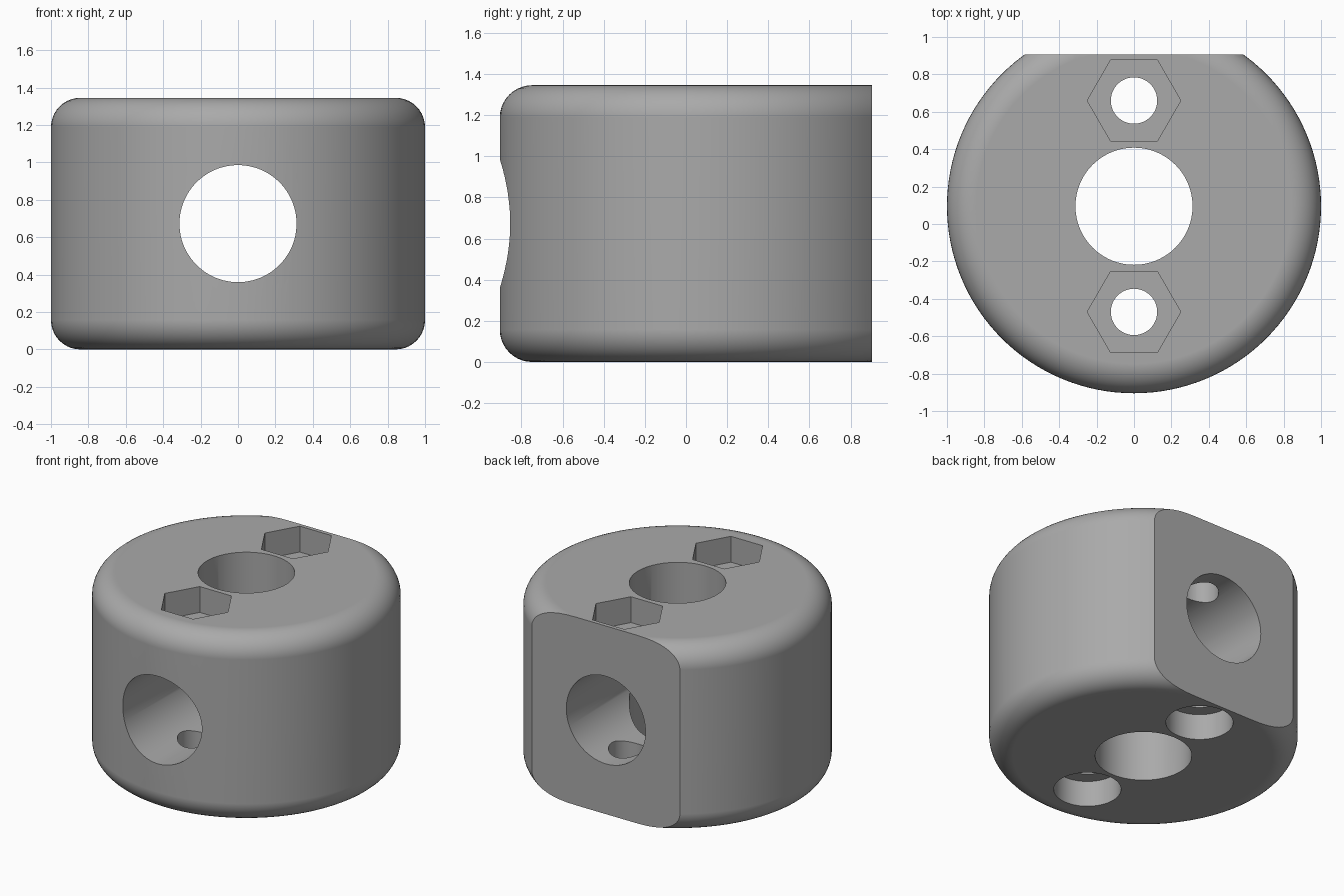
import bpy
import bmesh
import math
from mathutils import Matrix

if "Cube" in bpy.data.objects:
    bpy.data.objects.remove(bpy.data.objects["Cube"], do_unlink=True)

HEIGHT = 1.345
AXIS_Y = 0.095      # centre of the round body
BACK_Y = 0.905      # flat rear face
BORE = 0.313        # both main bores
SCREW_Y = (AXIS_Y - 0.565, AXIS_Y + 0.565)
RECESS = 0.185      # depth of nut pockets and head recesses

grey = bpy.data.materials.new("plain grey")
grey.use_nodes = True
colour = (0.4, 0.4, 0.4, 1)
grey.diffuse_color = colour
grey.node_tree.nodes["Principled BSDF"].inputs["Base Color"].default_value = colour


def make_object(name, bm):
    mesh = bpy.data.meshes.new(name)
    bmesh.ops.recalc_face_normals(bm, faces=bm.faces)
    bm.to_mesh(mesh)
    bm.free()
    mesh.materials.append(grey)
    obj = bpy.data.objects.new(name, mesh)
    bpy.context.collection.objects.link(obj)
    return obj


def cylinder(radius, bottom, top, y, sides=64):
    bm = bmesh.new()
    bmesh.ops.create_cone(bm, cap_ends=True, segments=sides, radius1=radius,
                          radius2=radius, depth=top - bottom,
                          matrix=Matrix.Translation((0, y, (bottom + top) / 2)))
    return bm


# Round body with filleted rims
bm = cylinder(1, 0, HEIGHT, AXIS_Y, 128)
rims = [e for e in bm.edges if abs(e.verts[0].co.z - e.verts[1].co.z) < 0.01]
bmesh.ops.bevel(bm, geom=rims, offset=0.157, segments=10, profile=0.5, affect='EDGES')
body = make_object("clamp_body", bm)

cutters = []

# Flat rear face
bm = bmesh.new()
bmesh.ops.create_cube(bm, size=4, matrix=Matrix.Translation((0, BACK_Y + 2, 0)))
cutters.append(make_object("rear_flat_cutter", bm))

# Vertical and cross bores
cutters.append(make_object("vertical_bore_cutter", cylinder(BORE, -0.5, 2, AXIS_Y, 96)))
bm = cylinder(BORE, -2, 2, 0, 96)
bmesh.ops.transform(bm, verts=bm.verts, matrix=Matrix.Translation((0, 0, HEIGHT / 2))
                    @ Matrix.Rotation(math.pi / 2, 4, 'X'))
cutters.append(make_object("cross_bore_cutter", bm))

# Screw holes, hexagonal nut pockets above and round head recesses below
for side, y in zip(("front", "rear"), SCREW_Y):
    cutters.append(make_object(side + "_screw_hole_cutter", cylinder(0.124, -0.5, 2, y, 48)))
    cutters.append(make_object(side + "_head_recess_cutter", cylinder(0.218, -0.5, RECESS, y)))
    bm = cylinder(0.25, HEIGHT - RECESS, 2, y, 6)
    bmesh.ops.rotate(bm, verts=bm.verts, cent=(0, y, 0),
                     matrix=Matrix.Rotation(math.pi / 6, 3, 'Z'))
    cutters.append(make_object(side + "_nut_pocket_cutter", bm))

for cutter in cutters:
    cut = body.modifiers.new(cutter.name, 'BOOLEAN')
    cut.operation = 'DIFFERENCE'
    cut.solver = 'EXACT'
    cut.object = cutter

# Bake the cuts, then drop the cutters
depsgraph = bpy.context.evaluated_depsgraph_get()
cut_mesh = bpy.data.meshes.new_from_object(body.evaluated_get(depsgraph))
body.modifiers.clear()
body.data = cut_mesh
for cutter in cutters:
    bpy.data.objects.remove(cutter, do_unlink=True)

# Smooth round surfaces with crisp machined edges
bpy.ops.object.select_all(action='DESELECT')
body.select_set(True)
bpy.context.view_layer.objects.active = body
bpy.ops.object.shade_smooth_by_angle(angle=math.radians(25))
weighted = body.modifiers.new("even_normals", 'WEIGHTED_NORMAL')
weighted.keep_sharp = True
